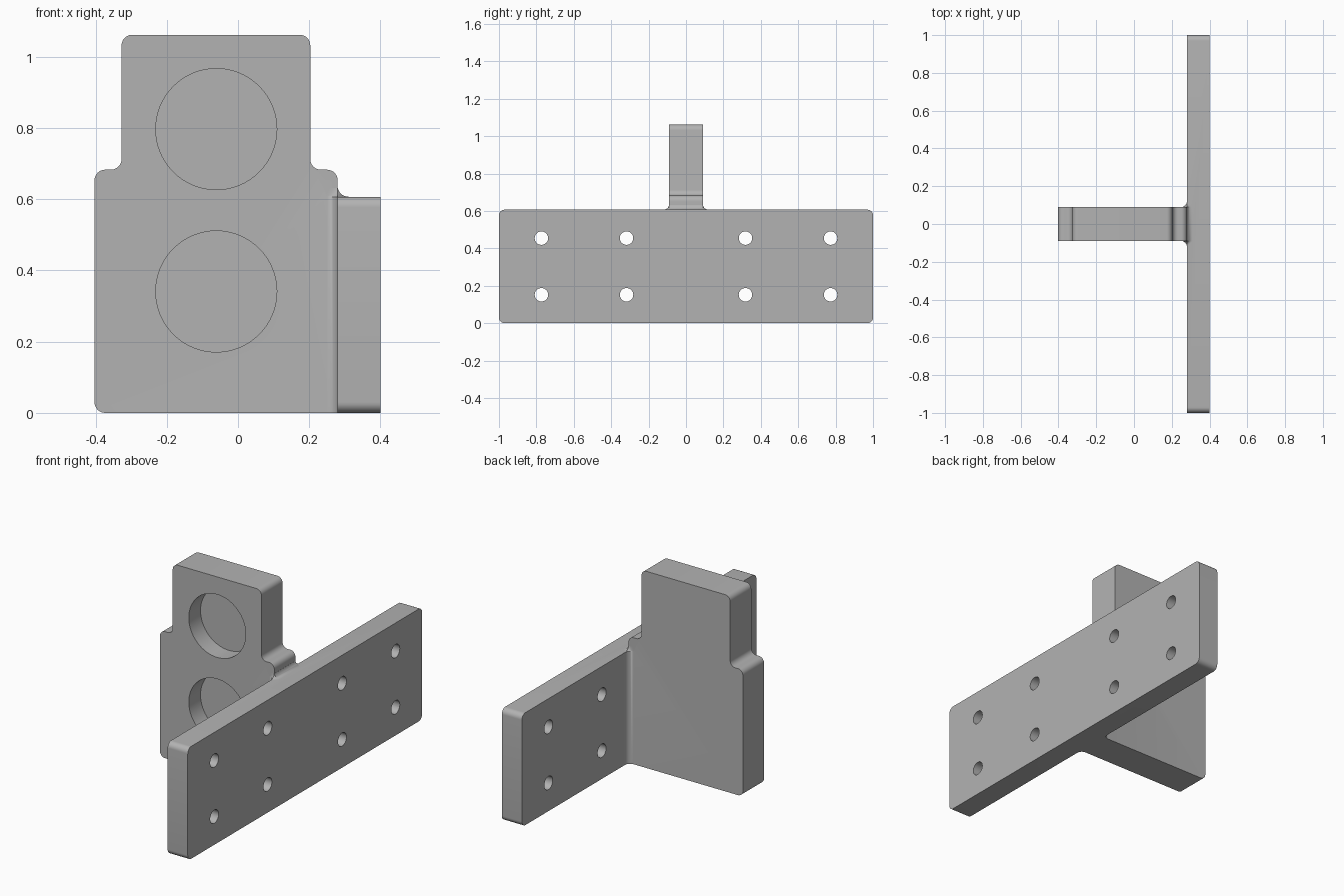
import bpy, bmesh, math
from mathutils import Vector

if "Cube" in bpy.data.objects:
    bpy.data.objects.remove(bpy.data.objects["Cube"])

R = 0.03          # corner and fillet radius
PLATE_TOP = 0.607
HALF_WEB = 0.09

grey = bpy.data.materials.new("grey")
grey.diffuse_color = (0.45, 0.45, 0.45, 1)
grey.use_nodes = True
grey.node_tree.nodes["Principled BSDF"].inputs["Base Color"].default_value = grey.diffuse_color


def rounded(points, steps=8):
    """Round each (u, v, radius) corner of a right-angled outline."""
    out = []
    for i, (u, v, r) in enumerate(points):
        p = Vector((u, v))
        if r == 0:
            out.append(p)
            continue
        a = (Vector(points[i - 1][:2]) - p).normalized() * r
        b = (Vector(points[(i + 1) % len(points)][:2]) - p).normalized() * r
        for k in range(steps + 1):
            t = math.pi / 2 * k / steps
            out.append(p + a * (1 - math.sin(t)) + b * (1 - math.cos(t)))
    return out


def loft(name, rings):
    """Skin matching rings of 3D points and cap both ends."""
    bm = bmesh.new()
    loops = [[bm.verts.new(p) for p in ring] for ring in rings]
    n = len(loops[0])
    for lo, hi in zip(loops, loops[1:]):
        for i in range(n):
            j = (i + 1) % n
            bm.faces.new((lo[i], lo[j], hi[j], hi[i]))
    bm.faces.new(loops[0][::-1])
    bm.faces.new(loops[-1])
    bmesh.ops.recalc_face_normals(bm, faces=bm.faces)
    me = bpy.data.meshes.new(name)
    bm.to_mesh(me)
    bm.free()
    me.materials.append(grey)
    ob = bpy.data.objects.new(name, me)
    bpy.context.collection.objects.link(ob)
    return ob


def cylinder(name, radius, depth, loc, rot, sides):
    bpy.ops.mesh.primitive_cylinder_add(vertices=sides, radius=radius, depth=depth,
                                        location=loc, rotation=rot)
    ob = bpy.context.object
    ob.name = name
    ob.data.materials.append(grey)
    return ob


def combine(target, other, op):
    mod = target.modifiers.new(op, 'BOOLEAN')
    mod.operation, mod.object, mod.solver = op, other, 'EXACT'
    bpy.context.view_layer.objects.active = target
    bpy.ops.object.modifier_apply(modifier=mod.name)
    bpy.data.objects.remove(other)


# Long mounting plate with rounded corners
outline = rounded([(-1, 0, R), (1, 0, R), (1, PLATE_TOP, R), (-1, PLATE_TOP, R)])
bracket = loft("bracket", [[(x, p.x, p.y) for p in outline] for x in (0.28, 0.40)])

# Stepped upright web, keyed into the plate
outline = rounded([(-0.403, 0, R), (0.34, 0, 0), (0.34, 0.5, 0), (0.28, 0.5, 0),
                   (0.28, 0.683, R), (0.203, 0.683, R), (0.203, 1.062, R),
                   (-0.327, 1.062, R), (-0.327, 0.683, R), (-0.403, 0.683, R)])
web = loft("web", [[(p.x, y, p.y) for p in outline] for y in (-HALF_WEB, HALF_WEB)])


# Concave fillet where the web meets the plate, curling over the plate top
def fillet_ring(z, flare):
    side = []
    for k in range(9):
        t = math.pi / 2 * k / 8
        side.append((0.28 - R + R * math.sin(t), HALF_WEB + flare * (1 - math.cos(t))))
    side.append((0.28 + flare, HALF_WEB))
    return [(x, y, z) for x, y in side] + [(x, -y, z) for x, y in reversed(side)]


rings = [fillet_ring(0, R)]
for k in range(8):
    t = math.pi / 2 * k / 8
    rings.append(fillet_ring(PLATE_TOP + R * (1 - math.cos(t)), R * (1 - math.sin(t))))
fillet = loft("fillet", rings)

combine(bracket, web, 'UNION')
combine(bracket, fillet, 'UNION')

# Two round blind pockets in the front of the web
for z in (0.341, 0.797):
    pocket = cylinder("pocket", 0.17, 0.2, (-0.061, -HALF_WEB, z), (math.pi / 2, 0, 0), 64)
    combine(bracket, pocket, 'DIFFERENCE')

# Eight bolt holes through the plate
for y in (-0.773, -0.318, 0.318, 0.773):
    for z in (0.152, 0.455):
        hole = cylinder("bolt_hole", 0.036, 0.3, (0.34, y, z), (0, math.pi / 2, 0), 32)
        combine(bracket, hole, 'DIFFERENCE')

bpy.ops.object.select_all(action='DESELECT')
bracket.select_set(True)
bpy.context.view_layer.objects.active = bracket
bpy.ops.object.shade_smooth_by_angle(angle=math.radians(30))
